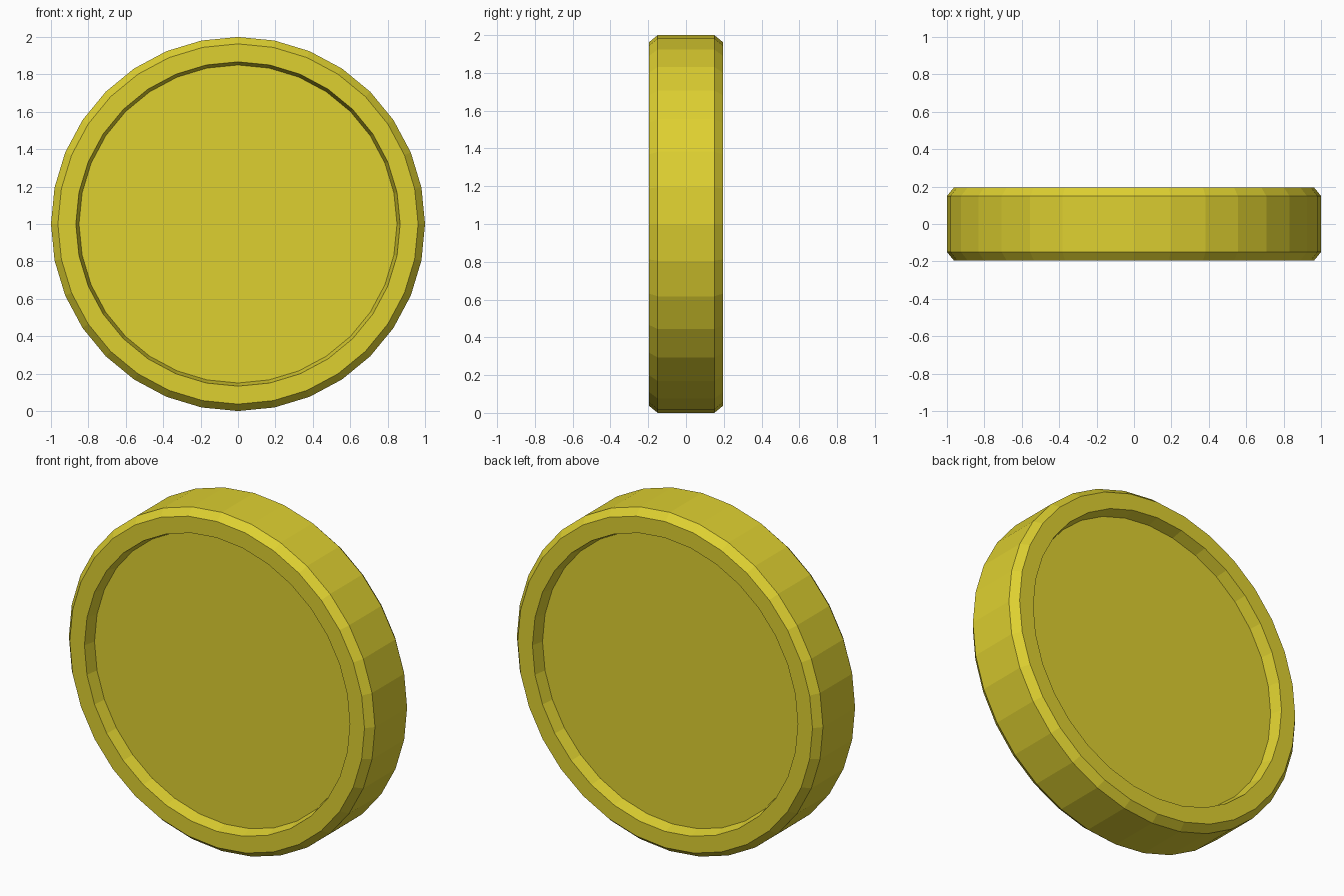
import bpy
import bmesh
from math import cos, sin, tau

cube = bpy.data.objects.get("Cube")
if cube:
    bpy.data.objects.remove(cube, do_unlink=True)

SIDES = 32

# Yellow gold material
gold = bpy.data.materials.new("yellow gold")
gold.use_nodes = True
colour = (0.73, 0.63, 0.03, 1)
gold.diffuse_color = colour
gold.node_tree.nodes["Principled BSDF"].inputs["Base Color"].default_value = colour

# Half profile from the front recess to the front outer edge: (radius, depth)
half = [(0.85, -0.125), (0.867, -0.195), (0.963, -0.195), (1.0, -0.15)]
profile = half + [(r, -y) for r, y in reversed(half)]

# Coin: the profile swept round the y axis, with a flat disc in each recess
bm = bmesh.new()
rings = [[bm.verts.new((r * sin(tau * i / SIDES), y, 1 + r * cos(tau * i / SIDES)))
          for i in range(SIDES)] for r, y in profile]
for a, b in zip(rings, rings[1:]):
    for i in range(SIDES):
        j = (i + 1) % SIDES
        bm.faces.new((a[i], a[j], b[j], b[i]))
bm.faces.new(rings[0])
bm.faces.new(rings[-1])
bmesh.ops.recalc_face_normals(bm, faces=bm.faces)

mesh = bpy.data.meshes.new("coin")
bm.to_mesh(mesh)
bm.free()
mesh.materials.append(gold)
coin = bpy.data.objects.new("coin", mesh)
bpy.context.collection.objects.link(coin)
